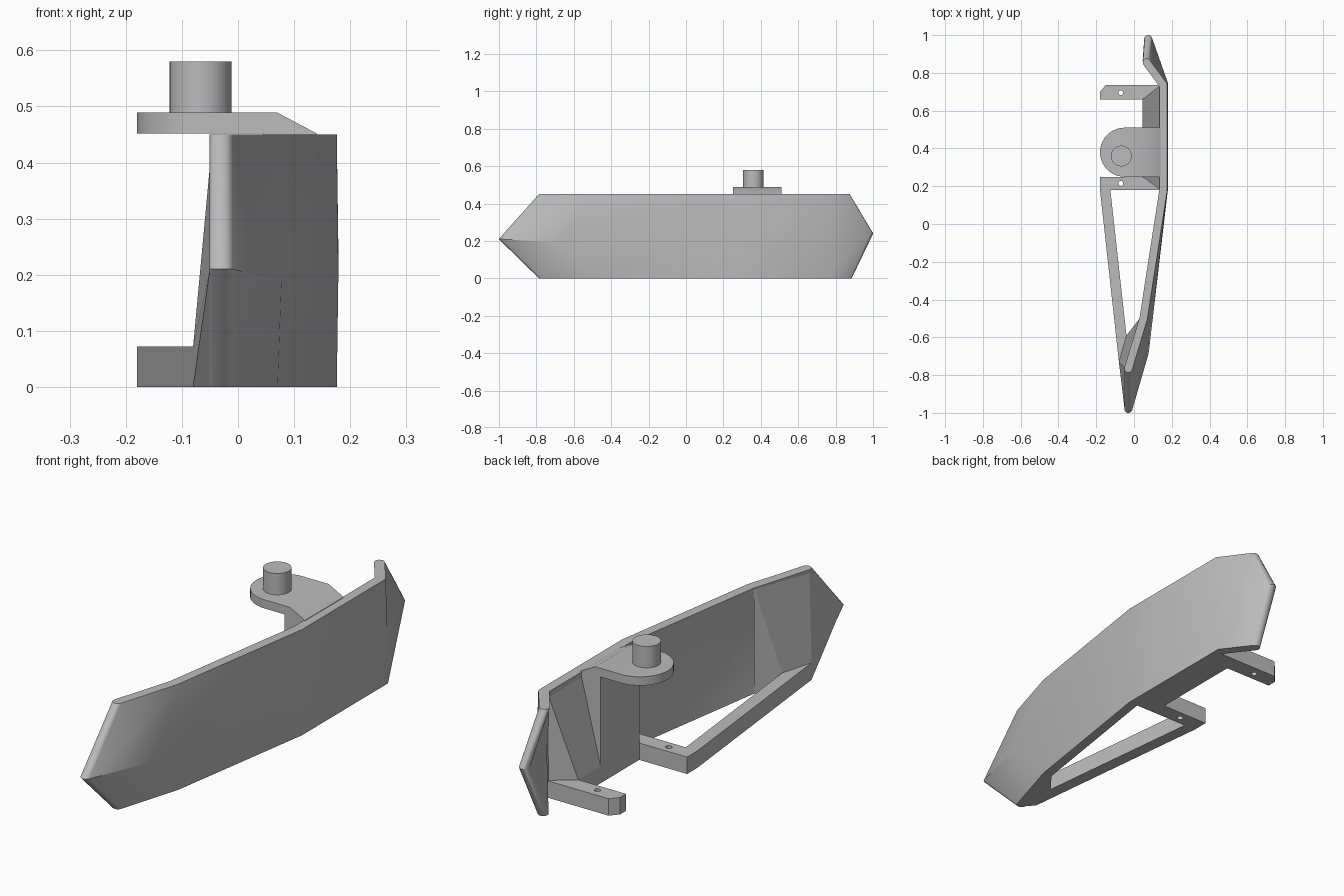
import bpy, bmesh, math
from mathutils import Vector

cube = bpy.data.objects.get("Cube")
if cube:
    bpy.data.objects.remove(cube)

grey = bpy.data.materials.new("plain_grey")
grey.use_nodes = True
COLOUR = (0.5, 0.5, 0.5, 1)
grey.diffuse_color = COLOUR
grey.node_tree.nodes["Principled BSDF"].inputs["Base Color"].default_value = COLOUR


def finish(bm, name, smooth=False):
    bmesh.ops.recalc_face_normals(bm, faces=bm.faces)
    mesh = bpy.data.meshes.new(name)
    bm.to_mesh(mesh)
    bm.free()
    obj = bpy.data.objects.new(name, mesh)
    bpy.context.collection.objects.link(obj)
    mesh.materials.append(grey)
    if smooth:
        bpy.ops.object.select_all(action='DESELECT')
        obj.select_set(True)
        bpy.context.view_layer.objects.active = obj
        bpy.ops.object.shade_smooth_by_angle(angle=math.radians(30))
    return obj


def loft(rings, name, smooth=False):
    bm = bmesh.new()
    rows = [[bm.verts.new(p) for p in ring] for ring in rings]
    n = len(rows[0])
    for a, b in zip(rows, rows[1:]):
        for i in range(n):
            j = (i + 1) % n
            bm.faces.new((a[i], a[j], b[j], b[i]))
    bm.faces.new(rows[0][::-1])
    bm.faces.new(rows[-1])
    return finish(bm, name, smooth)


def extrude(outline, z0, z1, name, smooth=False):
    return loft([[(x, y, z) for x, y in outline] for z in (z0, z1)], name, smooth)


def hull(points, name):
    bm = bmesh.new()
    for p in points:
        bm.verts.new(p)
    res = bmesh.ops.convex_hull(bm, input=bm.verts)
    loose = [v for v in set(res["geom_interior"] + res["geom_unused"])
             if isinstance(v, bmesh.types.BMVert)]
    bmesh.ops.delete(bm, geom=loose, context='VERTS')
    bmesh.ops.dissolve_limit(bm, angle_limit=0.01, verts=bm.verts, edges=bm.edges)
    return finish(bm, name)


def arc(cx, cy, r, start, end, steps):
    return [(cx + r * math.cos(math.radians(start + (end - start) * i / steps)),
             cy + r * math.sin(math.radians(start + (end - start) * i / steps)))
            for i in range(steps + 1)]


def thick_outline(path, half):
    """Closed outline with round ends around an open path."""
    pts = [Vector(p) for p in path]
    dirs = [(b.xy - a.xy).normalized() for a, b in zip(pts, pts[1:])]
    right, left = [], []
    for i, p in enumerate(pts):
        d0, d1 = dirs[max(i - 1, 0)], dirs[min(i, len(dirs) - 1)]
        d = (d0 + d1).normalized()
        off = Vector((d.y, -d.x, 0)) * half / d.dot(d0)
        right.append(p + off)
        left.append(p - off)

    def cap(p, d):
        a = math.degrees(math.atan2(d.y, d.x))
        return [(x, y, p.z) for x, y in arc(p.x, p.y, half, a - 90, a + 90, 8)][1:-1]

    return right + cap(pts[-1], dirs[-1]) + left[::-1] + cap(pts[0], -dirs[0])


# Curved shell panel with pointed ends
bottom = [(-0.03, -0.765, 0), (0.05, -0.5, 0), (0.155, 0.18, 0), (0.155, 0.75, 0), (0.067, 0.865, 0)]
middle = [(-0.03, -0.98, 0.21), (0.057, -0.68, 0.19), (0.158, 0.18, 0.21), (0.158, 0.745, 0.24), (0.075, 0.98, 0.24)]
top = [(-0.03, -0.765, 0.45), (0.05, -0.5, 0.45), (0.155, 0.18, 0.45), (0.155, 0.735, 0.45), (0.067, 0.855, 0.45)]
loft([thick_outline(p, 0.021) for p in (bottom, middle, top)], "shell_panel", True)

# Lower mounting arms and diagonal strut
H = 0.072
rear_arm = extrude([(0.14, 0.66), (0.14, 0.735), (-0.15, 0.735), (-0.18, 0.70), (-0.18, 0.66)],
                   0, H, "rear_lower_arm")
front_arm = extrude([(0.14, 0.18), (0.14, 0.25), (-0.18, 0.25), (-0.18, 0.18)],
                    0, H, "front_lower_arm")
extrude([(-0.18, 0.18), (-0.125, 0.18), (-0.04, -0.59), (-0.08, -0.73)], 0, H, "diagonal_strut")

# Screw holes through the arms
for arm, y in ((rear_arm, 0.695), (front_arm, 0.215)):
    cutter = extrude(arc(-0.07, y, 0.013, 0, 337.5, 15), -0.05, 0.15, "hole_cutter")
    cutter.hide_render = True
    cutter.hide_set(True)
    cut = arm.modifiers.new("hole", 'BOOLEAN')
    cut.operation, cut.solver, cut.object = 'DIFFERENCE', 'EXACT', cutter

# Sloped gusset that ties the arms to the panel
hull([(0.14, y, z) for y in (0.18, 0.735) for z in (0, 0.45)]
     + [(0.045, y, z) for y in (0.25, 0.66) for z in (0, H)], "rear_gusset")

# Front gusset between strut and panel tip
hull([(0.03, -0.5, 0), (0.03, -0.5, 0.449), (-0.045, -0.765, 0.449), (-0.05, -0.765, 0),
      (-0.05, -0.98, 0.21), (-0.04, -0.59, 0), (-0.04, -0.59, H),
      (-0.08, -0.73, 0), (-0.08, -0.73, H)], "front_gusset")

# Upright column below the top arm
extrude([(0.045, 0.25), (0.14, 0.25), (0.14, 0.51), (0.045, 0.51)], 0, 0.452, "column")

# Top arm with a rounded end and a bevelled root
end = arc(-0.05, 0.38, 0.13, 90, 270, 20)
lower = [(0.14, 0.25), (0.14, 0.51)] + end
upper = [(0.07, 0.25), (0.07, 0.51)] + end
loft([[(x, y, z) for x, y in ring] for ring, z in ((lower, 0.452), (upper, 0.489))], "top_arm", True)

# Pivot peg
extrude(arc(-0.067, 0.36, 0.055, 0, 348.75, 31), 0.485, 0.58, "pivot_peg", True)
